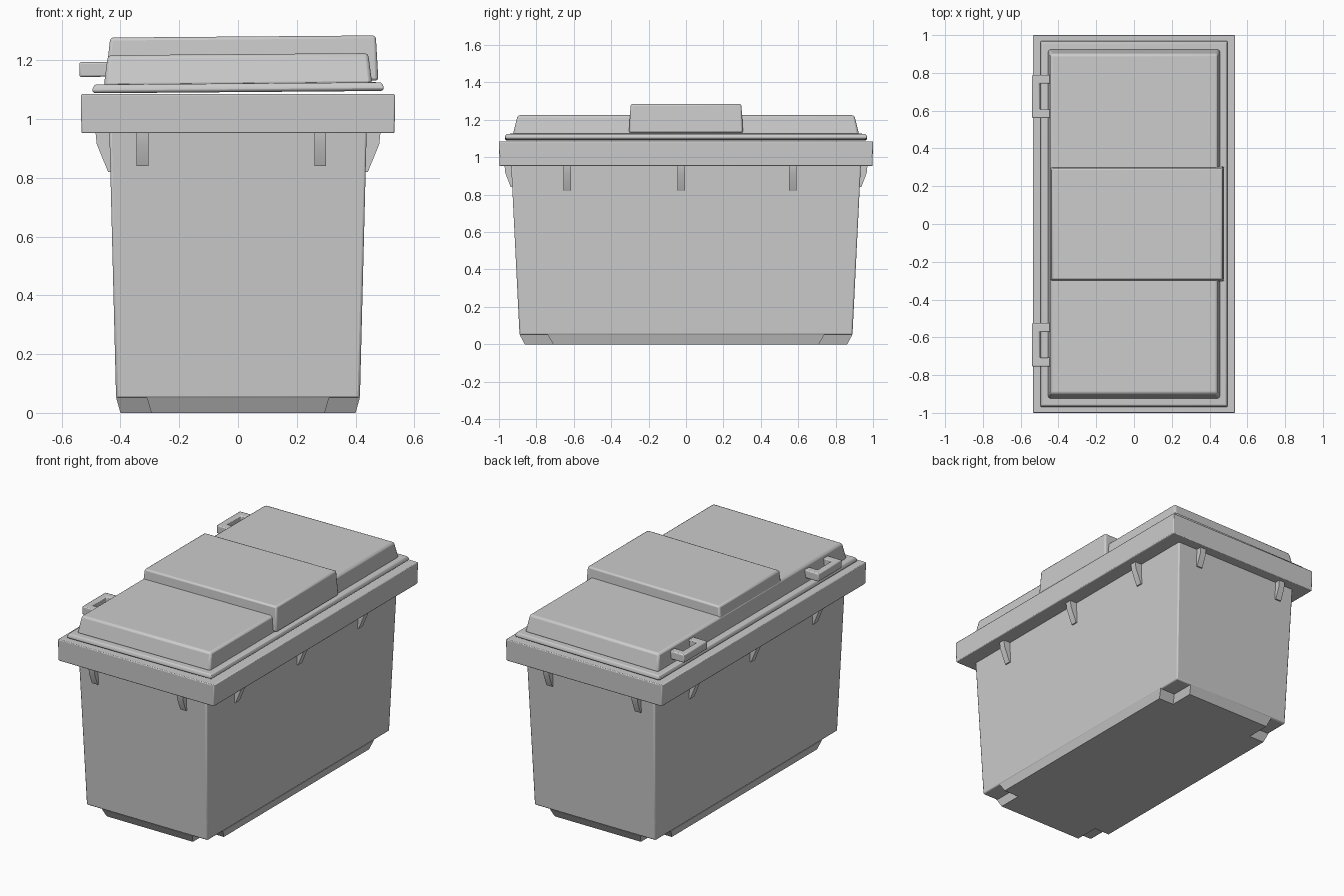
import bpy
import bmesh
import math

cube = bpy.data.objects.get("Cube")
if cube:
    bpy.data.objects.remove(cube, do_unlink=True)

grey = bpy.data.materials.new("light_grey_plastic")
grey.use_nodes = True
colour = (0.6, 0.6, 0.6, 1)
grey.diffuse_color = colour
grey.node_tree.nodes["Principled BSDF"].inputs["Base Color"].default_value = colour

LID_TILT = 0.008


def loft(name, rings, bevel=0.0, tube=False, tilt=0.0):
    """Skin a stack of point rings; cap the ends, or join them as a tube."""
    bm = bmesh.new()
    loops = [[bm.verts.new((x, y, z + tilt * x)) for x, y, z in ring] for ring in rings]
    pairs = list(zip(loops, loops[1:]))
    if tube:
        pairs.append((loops[-1], loops[0]))
    else:
        bm.faces.new(loops[0])
        bm.faces.new(loops[-1])
    for a, b in pairs:
        for i in range(len(a)):
            j = (i + 1) % len(a)
            bm.faces.new((a[i], a[j], b[j], b[i]))
    bmesh.ops.recalc_face_normals(bm, faces=bm.faces)
    mesh = bpy.data.meshes.new(name)
    bm.to_mesh(mesh)
    bm.free()
    mesh.materials.append(grey)
    obj = bpy.data.objects.new(name, mesh)
    bpy.context.collection.objects.link(obj)
    if bevel:
        mod = obj.modifiers.new("soft_edges", "BEVEL")
        mod.width = bevel
        mod.segments = 2
        mod.limit_method = "ANGLE"
        mod.angle_limit = math.radians(30)
    bpy.ops.object.select_all(action="DESELECT")
    obj.select_set(True)
    bpy.context.view_layer.objects.active = obj
    bpy.ops.object.shade_smooth_by_angle(angle=math.radians(35))
    return obj


def rect(hx, hy, z, cx=0.0):
    return [(cx - hx, -hy, z), (cx + hx, -hy, z), (cx + hx, hy, z), (cx - hx, hy, z)]


def cross(hx, hy, nx, ny, z):
    """Rectangle with its four corners cut away."""
    quarter = [(hx, ny), (nx, ny), (nx, hy)]
    pts = []
    for sx, sy in ((1, 1), (-1, 1), (-1, -1), (1, -1)):
        step = quarter if sx * sy > 0 else quarter[::-1]
        pts += [(sx * x, sy * y, z) for x, y in step]
    return pts


# Tapered bin, hollow inside
loft("bin_body", [rect(0.415, 0.89, 0.05), rect(0.438, 0.935, 0.96),
                  rect(0.415, 0.91, 0.96), rect(0.39, 0.865, 0.07)], 0.008)

# Base with notched corners
loft("bin_base", [cross(0.415, 0.89, 0.31, 0.74, 0.052),
                  cross(0.4, 0.862, 0.295, 0.71, 0)])

# Wide rim around the mouth
loft("bin_rim", [rect(0.42, 0.915, 0.952), rect(0.533, 0.997, 0.952),
                 rect(0.535, 1.0, 1.085), rect(0.42, 0.915, 1.085)], 0.005, tube=True)


# Gussets under the rim
def gusset(name, along, wall, side, on_long_side):
    reach, foot = (0.485, 0.82) if on_long_side else (0.97, 0.84)
    profile = [(wall - 0.02, 0.955), (reach, 0.955), (reach - 0.004, 0.915),
               (wall + 0.005, foot), (wall - 0.02, foot)]
    rings = []
    for w in (along - 0.02, along + 0.02):
        rings.append([(side * d, w, z) if on_long_side else (w, side * d, z)
                      for d, z in profile])
    loft(name, rings)


for side, label in ((1, "left"), (-1, "right")):
    for i, y in enumerate((-0.635, -0.025, 0.57)):
        gusset(f"{label}_gusset_{i + 1}", y, 0.437, side, True)
for side, label in ((-1, "front"), (1, "back")):
    for i, x in enumerate((-0.325, 0.28)):
        gusset(f"{label}_gusset_{i + 1}", x, 0.932, side, False)

# Lid: lip, raised panel and central cover that overhangs one side
loft("lid_lip", [rect(0.488, 0.96, 1.092), rect(0.496, 0.968, 1.098),
                 rect(0.496, 0.968, 1.106), rect(0.488, 0.96, 1.121),
                 rect(0.465, 0.935, 1.122)], 0.004, tilt=LID_TILT)
loft("lid_panel", [rect(0.457, 0.926, 1.115), rect(0.443, 0.9, 1.221)],
     0.012, tilt=LID_TILT)
loft("lid_cover", [rect(0.465, 0.305, 1.127, 0.013), rect(0.452, 0.296, 1.281, 0.017)],
     0.01, tilt=LID_TILT)

# U-shaped hinge loops on the right side
for name, cy in (("front_hinge_loop", -0.64), ("back_hinge_loop", 0.675)):
    outline = [(-0.43, -0.115), (-0.54, -0.115), (-0.54, 0.115), (-0.43, 0.115),
               (-0.43, 0.068), (-0.5, 0.068), (-0.5, -0.068), (-0.43, -0.068)]
    loft(name, [[(x, cy + y, z) for x, y in outline] for z in (1.148, 1.198)],
         0.006, tilt=LID_TILT)
